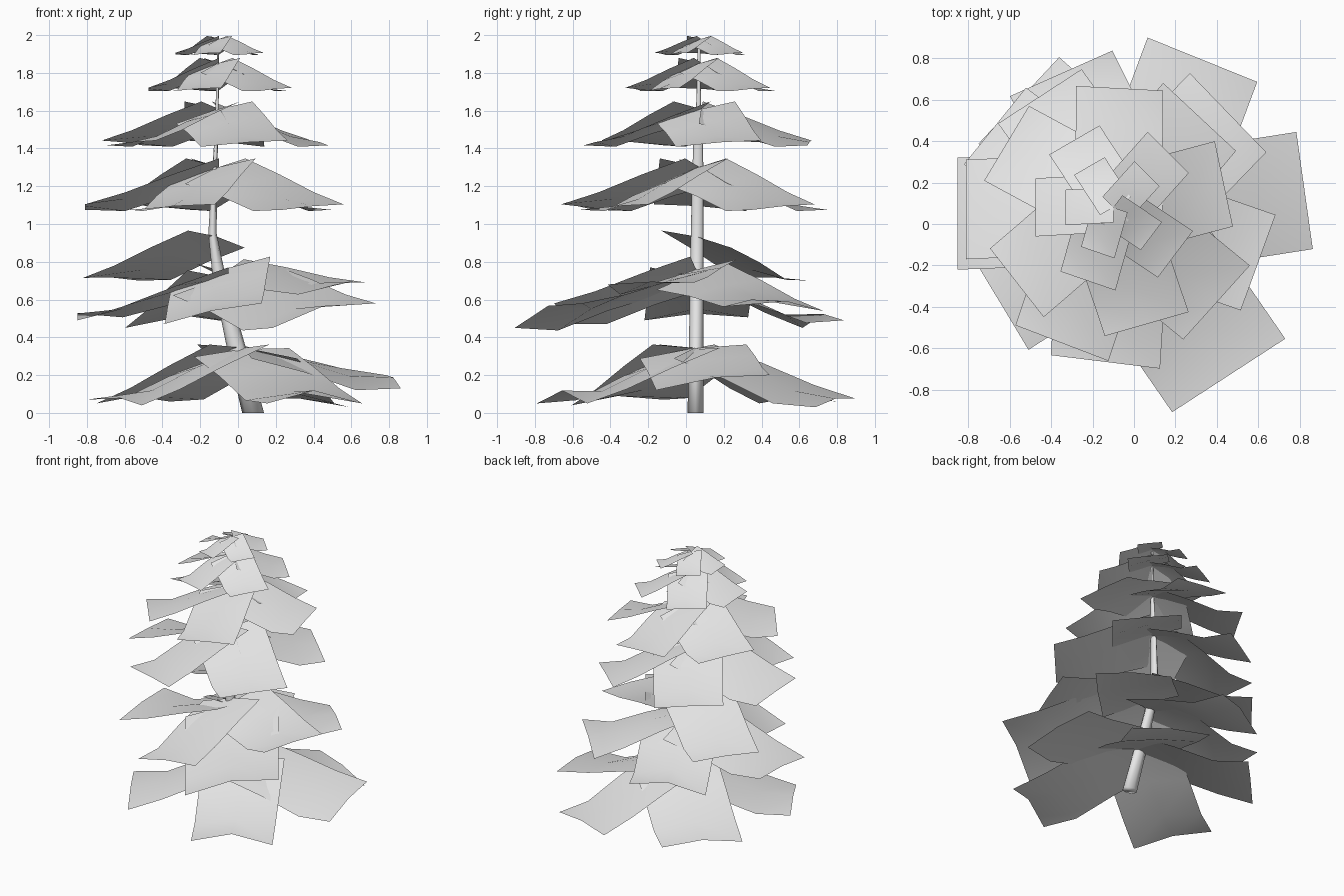
import bpy
import math
from mathutils import Vector

if "Cube" in bpy.data.objects:
    bpy.data.objects.remove(bpy.data.objects["Cube"], do_unlink=True)


def material(name, color):
    mat = bpy.data.materials.new(name)
    mat.use_nodes = True
    mat.diffuse_color = color
    mat.node_tree.nodes["Principled BSDF"].inputs["Base Color"].default_value = color
    return mat


GREY = material("pale grey", (0.8, 0.8, 0.8, 1))


def add_mesh(name, verts, faces):
    mesh = bpy.data.meshes.new(name)
    mesh.from_pydata(verts, [], faces)
    mesh.materials.append(GREY)
    for poly in mesh.polygons:
        poly.use_smooth = True
    obj = bpy.data.objects.new(name, mesh)
    bpy.context.collection.objects.link(obj)
    return obj


def grid_faces(rows, cols, wrap=False):
    """Quads joining rows of points; wrap closes each row into a ring."""
    span = cols if wrap else cols - 1
    return [(r * cols + c, r * cols + (c + 1) % cols,
             (r + 1) * cols + (c + 1) % cols, (r + 1) * cols + c)
            for r in range(rows - 1) for c in range(span)]


# Trunk: leaning, flattened tube (x, z, radius in x, radius in y)
TRUNK = [(0.08, 0, 0.058, 0.042), (-0.01, 0.35, 0.05, 0.038), (-0.1, 0.72, 0.035, 0.036),
         (-0.135, 0.95, 0.022, 0.034), (-0.125, 1.25, 0.014, 0.03),
         (-0.115, 1.45, 0.01, 0.025), (-0.11, 1.65, 0.008, 0.012), (-0.105, 1.97, 0.005, 0.008)]
SIDES = 8
ring = []
for x, z, rx, ry in TRUNK:
    for i in range(SIDES):
        a = math.tau * i / SIDES
        ring.append((x + rx * math.cos(a), 0.05 + 0.01 * z + ry * math.sin(a), z))
tube = grid_faces(len(TRUNK), SIDES, wrap=True)
tube.append(tuple(reversed(range(SIDES))))
add_mesh("trunk", ring, tube)


def branch(name, centre, azimuth, length, width, z_in, roll, left, right, arch):
    """Tilted square sheet: rolled at the trunk, sagging before the tip, whose corners
    reach the heights left and right with the middle arched between them."""
    out = Vector((math.cos(math.radians(azimuth)), math.sin(math.radians(azimuth)), 0))
    side = Vector((-out.y, out.x, 0))
    skew = (z_in - (left + right) / 2) * roll * 0.6
    # Sag across each row, right to left, as fractions of the width
    rows = [(0, (0, 0.03, 0)), (0.35, (-0.03, 0.02, 0)),
            (0.7, (-0.1, -0.03, -0.02)), (1, (0, arch, 0))]
    verts = []
    for t, sags in rows:
        for s, sag in zip((-0.5, 0, 0.5), sags):
            inner = z_in + s * roll * width
            tip = (left + right) / 2 + s * (left - right)
            z = inner + (tip - inner) * t + sag * width
            verts.append(Vector((*centre, z)) + out * length * t
                         + side * (width * s - skew * (1 - t)))
    add_mesh(name, verts, grid_faces(len(rows), 3))


# Regular whorls: name, centre, inner z, tip z, width, (azimuth, length) of each branch
WHORLS = [
    ("crown", (-0.1, 0.08), 1.972, 1.9, 0.17,
     [(a, 0.23) for a in (180, 120, 45, -37, -109)]),
    ("upper", (-0.1, 0.08), 1.84, 1.71, 0.28,
     [(a, 0.375) for a in (180, 120, 45, -37, -109)]),
    ("high", (-0.1, 0.08), 1.59, 1.425, 0.42,
     [(87, 0.575), (12, 0.545), (-74, 0.585), (-142, 0.59), (149, 0.6)]),
    ("middle", (-0.1, 0.07), 1.28, 1.085, 0.48,
     [(123, 0.65), (47, 0.61), (-42, 0.67), (-111, 0.69), (180, 0.71)]),
]
for name, centre, z_in, z_tip, width, spokes in WHORLS:
    for i, (azimuth, length) in enumerate(spokes):
        branch(f"{name}_branch_{i + 1}", centre, azimuth, length, width, z_in, 0.28,
               z_tip + 0.04 * width, z_tip - 0.02 * width, 0.01)

# Uneven whorls: azimuth, length, width, inner z, roll, tip z at left and right, arch
UNEVEN = {
    ("lower", -0.05, 0.05): [
        (-57, 0.93, 0.65, 0.7, 0.24, 0.58, 0.45, 0.08),
        (-97, 0.72, 0.53, 0.74, 0.33, 0.58, 0.47, 0.03),
        (180, 0.8, 0.54, 0.7, 0.26, 0.49, 0.53, 0.03),
        (114, 0.74, 0.54, 0.69, 0.24, 0.45, 0.49, 0.1),
        (-20, 0.69, 0.49, 0.74, 0.3, 0.69, 0.68, 0.02),
        (44, 0.7, 0.53, 0.72, 0.26, 0.54, 0.6, 0.04)],
    ("bottom", 0.03, 0.05): [
        (8, 0.8, 0.57, 0.325, 0.13, 0.2, 0.13, 0.04),
        (68, 0.8, 0.57, 0.325, 0.13, 0.075, 0.03, 0.04),
        (137, 0.8, 0.57, 0.325, 0.13, 0.05, 0.06, 0.06),
        (211, 0.8, 0.57, 0.325, 0.13, 0.04, 0.07, 0.06),
        (-62, 0.8, 0.57, 0.32, 0.08, 0.05, 0.05, 0.12)],
}
for (name, x, y), rows in UNEVEN.items():
    for i, row in enumerate(rows):
        branch(f"{name}_branch_{i + 1}", (x, y), *row)
branch("raised_branch", (-0.13, 0.035), 141, 0.695, 0.476, 0.92, 0.19, 0.715, 0.7, 0.02)
